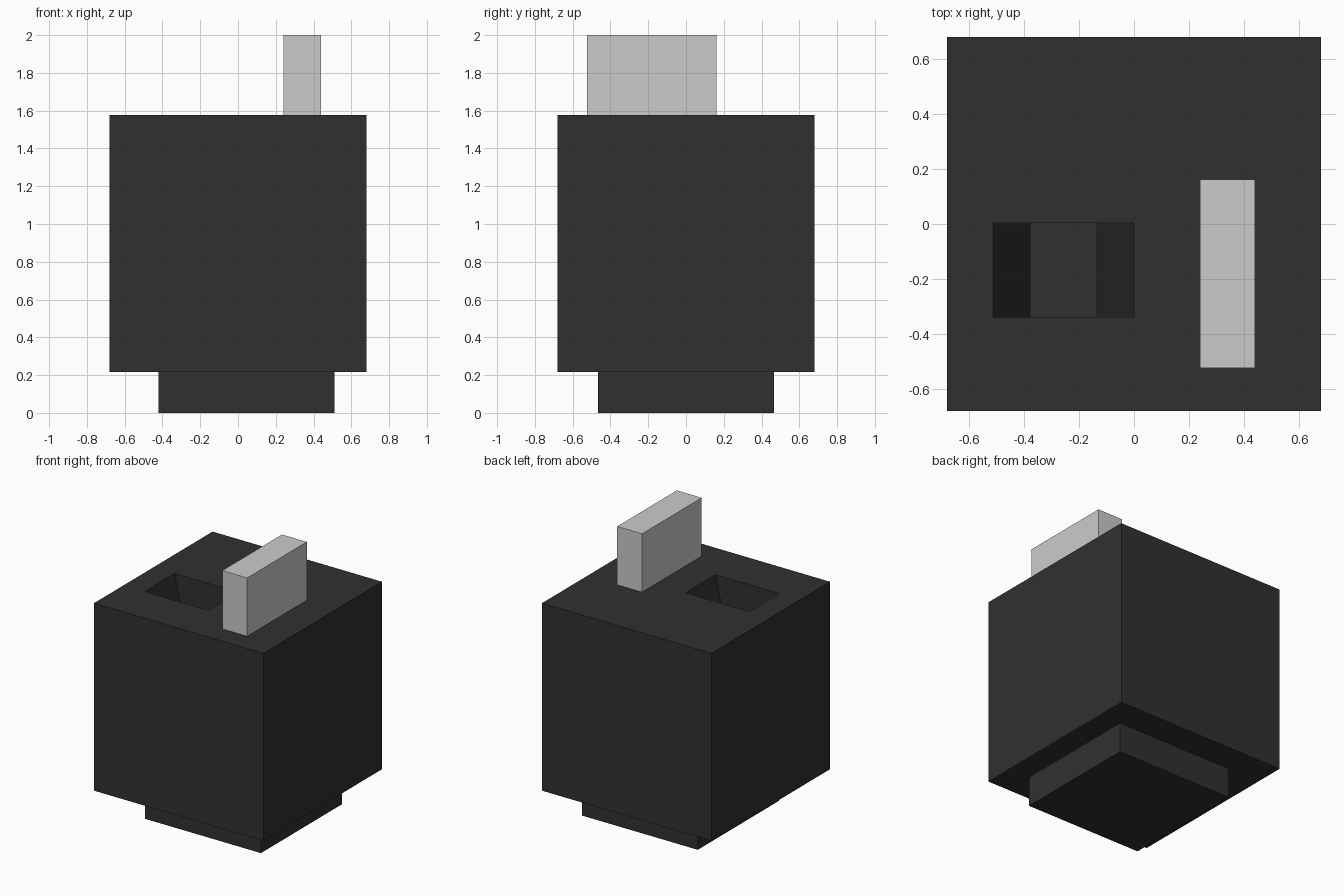
import bpy
import bmesh

if "Cube" in bpy.data.objects:
    bpy.data.objects.remove(bpy.data.objects["Cube"])

dark = bpy.data.materials.new("dark")
dark.diffuse_color = (0.03, 0.03, 0.03, 1)
dark.use_nodes = True
dark.node_tree.nodes["Principled BSDF"].inputs["Base Color"].default_value = dark.diffuse_color


def box(name, lo, hi, mat=None, bottom_taper=0.0):
    """Box between two corners; bottom_taper pulls in the lower x edges."""
    bm = bmesh.new()
    bmesh.ops.create_cube(bm, size=1)
    for v in bm.verts:
        pull = -bottom_taper * (1 if v.co.x > 0 else -1) if v.co.z < 0 else 0
        for i in range(3):
            v.co[i] = lo[i] + (hi[i] - lo[i]) * (v.co[i] + 0.5)
        v.co.x += pull
    bmesh.ops.recalc_face_normals(bm, faces=bm.faces)
    mesh = bpy.data.meshes.new(name)
    bm.to_mesh(mesh)
    bm.free()
    if mat:
        mesh.materials.append(mat)
    obj = bpy.data.objects.new(name, mesh)
    bpy.context.collection.objects.link(obj)
    return obj


# Foot, body and upright tab
box("base_foot", (-0.42, -0.465, 0), (0.51, 0.465, 0.217), dark)
body = box("body", (-0.68, -0.68, 0.217), (0.68, 0.68, 1.577), dark)
box("top_tab", (0.24, -0.523, 1.577), (0.44, 0.161, 2.0))

# Tapered pit in the top: the cutter's floor is narrowed and its top clears the body
FLOOR, RIM, OVER = 0.99, 1.577, 0.1
slope = 0.135 / (RIM - FLOOR)
extra = slope * OVER
cutter = box("pit_cutter", (-0.512 - extra, -0.338, FLOOR),
             (0.0 + extra, 0.004, RIM + OVER), dark, 0.135 + extra)
cutter.hide_render = True

cut = body.modifiers.new("pit", 'BOOLEAN')
cut.operation = 'DIFFERENCE'
cut.solver = 'EXACT'
cut.object = cutter
bpy.context.view_layer.objects.active = body
bpy.ops.object.modifier_apply(modifier=cut.name)
bpy.data.objects.remove(cutter)
